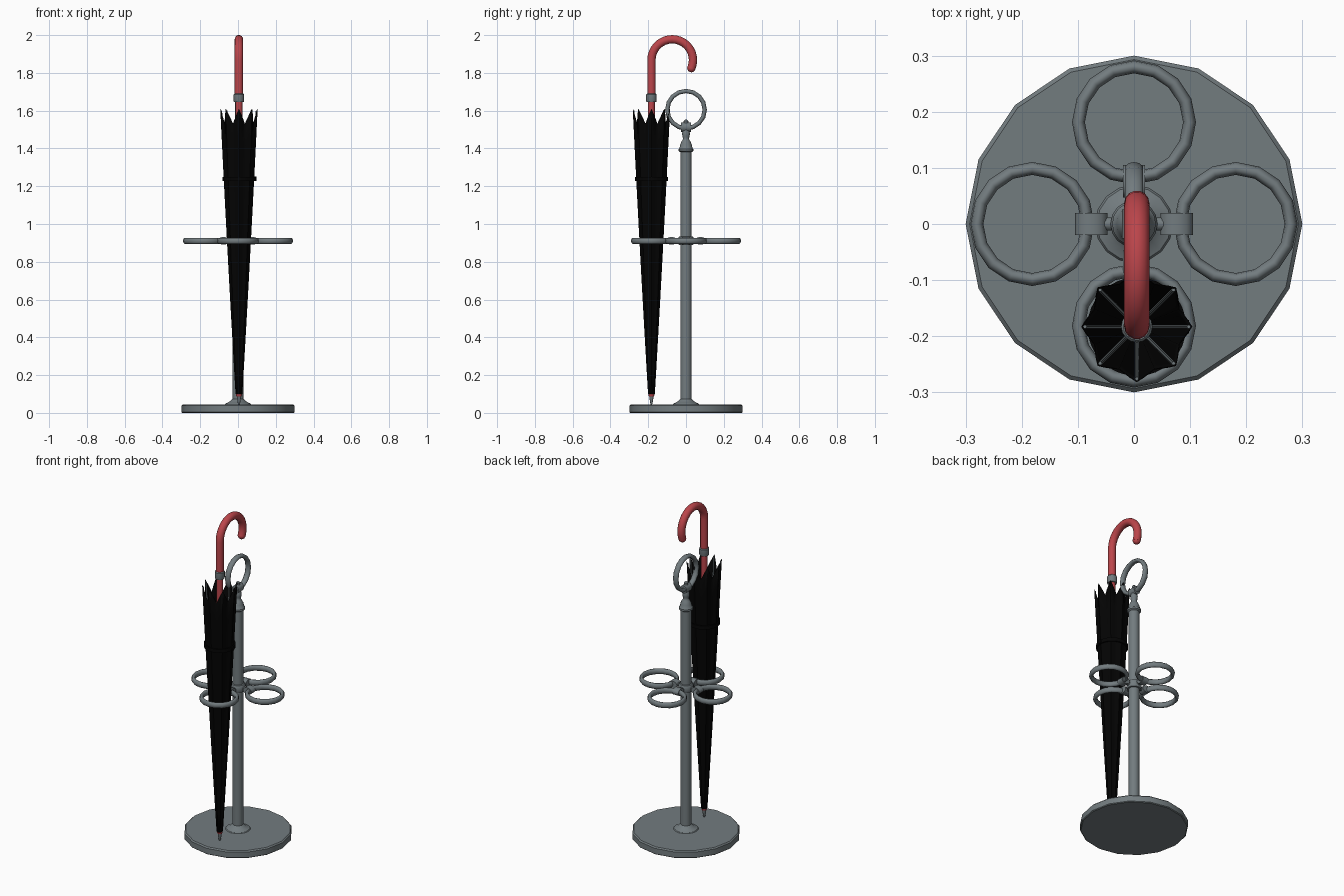
import bpy
from math import sin, cos, pi, radians
from mathutils import Vector, Matrix

if "Cube" in bpy.data.objects:
    bpy.data.objects.remove(bpy.data.objects["Cube"])

UX, UY = 0.005, -0.183   # umbrella axis
RING_Z = 0.911


def material(name, rgb):
    m = bpy.data.materials.new(name)
    m.diffuse_color = (*rgb, 1)
    m.use_nodes = True
    m.node_tree.nodes["Principled BSDF"].inputs["Base Color"].default_value = m.diffuse_color
    return m


RED = material("red", (0.5, 0.06, 0.07))
BLACK = material("black", (0.001, 0.001, 0.001))
STEEL = material("steel", (0.17, 0.2, 0.212))


def loft(name, rows, mat=STEEL, loop=False, caps=True, angle=35):
    """Skin a list of closed cross-sections."""
    n, m = len(rows[0]), len(rows)
    verts = [tuple(p) for r in rows for p in r]
    faces = []
    for i in range(m if loop else m - 1):
        a, b = i * n, (i + 1) % m * n
        faces += [(a + j, a + (j + 1) % n, b + (j + 1) % n, b + j) for j in range(n)]
    if caps and not loop:
        faces += [tuple(range(n))[::-1], tuple(range((m - 1) * n, m * n))]
    me = bpy.data.meshes.new(name)
    me.from_pydata(verts, [], faces)
    ob = bpy.data.objects.new(name, me)
    bpy.context.collection.objects.link(ob)
    me.materials.append(mat)
    bpy.ops.object.select_all(action='DESELECT')
    ob.select_set(True)
    bpy.context.view_layer.objects.active = ob
    bpy.ops.object.shade_smooth_by_angle(angle=radians(angle))
    return ob


def lathe(name, profile, x=0, y=0, n=16, mat=STEEL, angle=35):
    rows = [[(x + r * cos(2 * pi * k / n), y + r * sin(2 * pi * k / n), z)
             for k in range(n)] for r, z in profile]
    return loft(name, rows, mat, angle=angle)


def tube(name, path, radius, n=12, mat=STEEL):
    pts = [Vector(p) for p in path]
    rows = []
    for i, p in enumerate(pts):
        d = (pts[min(i + 1, len(pts) - 1)] - pts[max(i - 1, 0)]).normalized()
        u = d.orthogonal() if abs(d.x) > 0.9 else Vector((1, 0, 0)) - d * d.x
        u.normalize()
        v = d.cross(u)
        rows.append([p + radius * (u * cos(2 * pi * k / n) + v * sin(2 * pi * k / n))
                     for k in range(n)])
    return loft(name, rows, mat)


def ring(name, matrix, a=0.0115, b=0.017, steps=16, n=10):
    """Torus with an oval section: a radial, b axial."""
    rows = []
    for i in range(steps):
        t = 2 * pi * i / steps
        rows.append([matrix @ Vector(((0.099 + a * cos(2 * pi * k / n)) * cos(t),
                                      (0.099 + a * cos(2 * pi * k / n)) * sin(t),
                                      b * sin(2 * pi * k / n))) for k in range(n)])
    return loft(name, rows, loop=True, angle=50)


def clamp(name, matrix, a, b, half, n=14):
    """Straight oval sleeve along local y, gripping a ring."""
    rows = [[matrix @ Vector((a * cos(2 * pi * k / n), y, b * sin(2 * pi * k / n)))
             for k in range(n)] for y in (-half, half)]
    return loft(name, rows)


# base plate
lathe("base_plate", [(0.295, 0), (0.3, 0.004), (0.3, 0.038), (0.293, 0.045)], angle=30)

# pole with foot flange, middle hub and turned cap
lathe("pole", [(0.07, 0.044), (0.066, 0.05), (0.05, 0.056), (0.036, 0.068), (0.03, 0.074),
               (0.03, 1.38), (0.039, 1.386), (0.039, 1.397), (0.034, 1.403), (0.031, 1.42),
               (0.023, 1.438), (0.017, 1.447), (0.016, 1.455), (0.019, 1.465),
               (0.021, 1.48), (0.016, 1.5)])
lathe("hub", [(0.03, 0.888), (0.038, 0.89), (0.042, 0.9), (0.042, 0.924),
              (0.038, 0.932), (0.03, 0.934)])

# four holder rings, each held by a clamp and a stub to the hub
for i, side in enumerate(("right", "back", "left", "front")):
    turn = Matrix.Rotation(i * pi / 2, 4, 'Z')
    ring("holder_ring_" + side, turn @ Matrix.Translation((0.181, 0, RING_Z)))
    clamp("ring_clamp_" + side, turn @ Matrix.Translation((0.076, 0, RING_Z)), 0.029, 0.021, 0.02)
    tube("ring_stub_" + side, [turn @ Vector((x, 0, RING_Z)) for x in (0.035, 0.06)], 0.012)

# carrying ring on top, in the y-z plane, with its clamp and knob
upright = Matrix.Translation((0, 0, 1.605)) @ Matrix.Rotation(pi / 2, 4, 'Z') @ Matrix.Rotation(pi / 2, 4, 'X')
ring("top_ring", upright)
clamp("top_ring_clamp", Matrix.Translation((0, 0, 1.513)) @ Matrix.Rotation(pi / 2, 4, 'Y'),
      0.025, 0.022, 0.026)
lathe("top_ring_knob", [(0.012, 1.53), (0.012, 1.546), (0.006, 1.552)], n=12)


# umbrella canopy: eight folded gores with pointed rib tips
def canopy_radius(z):
    t = (z - 0.1) / 1.51
    return 0.018 + 0.081 * t + 0.008 * t * (1 - t)


GORES, PER = 8, 6
rows = []
for i in range(13):
    t = i / 12
    row = []
    for k in range(GORES * PER):
        v = abs(2 * (k % PER) / PER - 1)          # 1 at a rib, 0 mid-gore
        z = 0.1 + t * (1.43 + 0.08 * v)
        r = canopy_radius(z) * (0.87 + 0.13 * v ** 1.4)
        ang = 2 * pi * k / (GORES * PER)
        row.append((UX + r * cos(ang), UY + r * sin(ang), z))
    rows.append(row)
canopy = loft("umbrella_canopy", rows, BLACK, caps=False, angle=30)
solid = canopy.modifiers.new("thickness", 'SOLIDIFY')
solid.thickness = 0.002

# ribs inside the canopy
for i in range(GORES):
    c, s = cos(i * pi / 4), sin(i * pi / 4)
    path = []
    for z in (0.35, 0.85, 1.3, 1.6):
        r = canopy_radius(z) - 0.006
        path.append((UX + r * c, UY + r * s, z))
    tube(f"umbrella_rib_{i + 1}", path, 0.0035, 6)

# tie strap and its button
band = []
for k in range(32):
    t = 2 * pi * k / 32
    band.append([(UX + r * cos(t), UY + r * sin(t), z)
                 for r, z in ((0.08, 1.228), (0.088, 1.228), (0.088, 1.25), (0.08, 1.25))])
loft("tie_strap", band, BLACK, loop=True)
tube("strap_button", [(UX + 0.082, UY, 1.239), (UX + 0.093, UY, 1.239)], 0.012, 10, BLACK)

# shaft, spike and ferrule
lathe("umbrella_shaft", [(0.013, 0.088), (0.015, 0.092), (0.015, 0.104), (0.01, 0.11),
                         (0.01, 0.35), (0.018, 0.45), (0.018, 1.66)], UX, UY, mat=RED)
lathe("umbrella_spike", [(0.004, 0.045), (0.006, 0.05), (0.012, 0.09)], UX, UY, 12)
lathe("umbrella_ferrule", [(0.026, 1.645), (0.028, 1.65), (0.028, 1.685), (0.024, 1.69)], UX, UY)

# crook handle
R, CZ = 0.11, 1.868
path = [(UX, UY, 1.685), (UX, UY, 1.78)]
for i in range(19):
    t = radians(180 - i * 203 / 18)
    path.append((UX, UY + R + R * cos(t), CZ + R * sin(t)))
tube("umbrella_handle", path, 0.0225, 14, RED)
bpy.ops.mesh.primitive_uv_sphere_add(segments=14, ring_count=8, radius=0.0222, location=path[-1])
tip = bpy.context.object
tip.name = "handle_tip"
tip.data.materials.append(RED)
bpy.ops.object.shade_smooth_by_angle(angle=radians(40))
